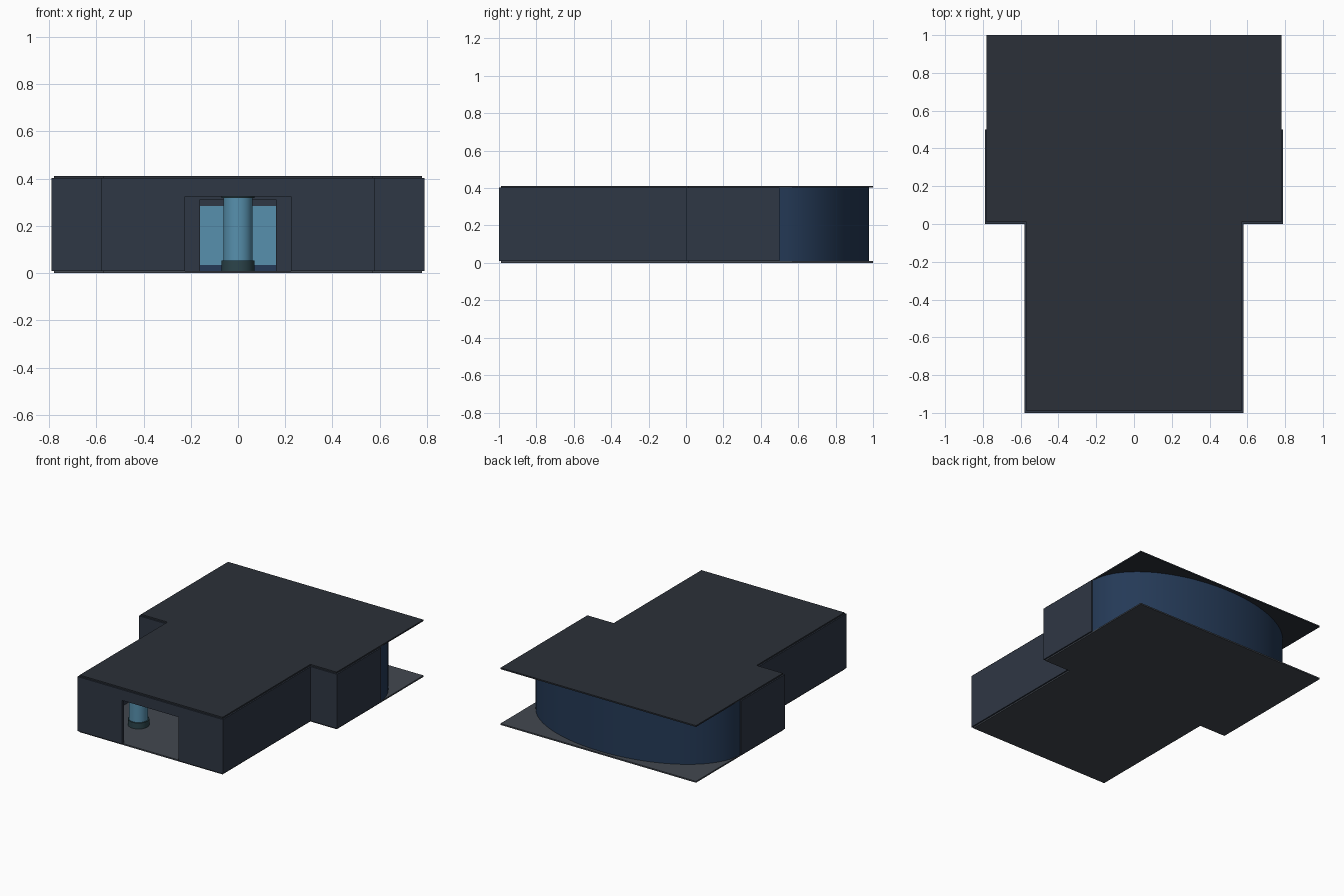
import bpy, bmesh, math

if "Cube" in bpy.data.objects:
    bpy.data.objects.remove(bpy.data.objects["Cube"])

def mat(name, c):
    m = bpy.data.materials.new(name)
    m.diffuse_color = (*c, 1)
    m.use_nodes = True
    m.node_tree.nodes["Principled BSDF"].inputs["Base Color"].default_value = m.diffuse_color
    return m

WALL = mat("slate_wall", (0.028, 0.038, 0.058))
CEIL = mat("ceiling_slate", (0.024, 0.030, 0.040))
FLOOR = mat("floor_grey", (0.055, 0.065, 0.080))
DEEP = mat("deep_blue", (0.018, 0.042, 0.095))
WATER = mat("water", (0.095, 0.28, 0.42))
TRIM = mat("dark_teal", (0.025, 0.058, 0.070))

def finish(name, bm, m):
    bmesh.ops.recalc_face_normals(bm, faces=bm.faces)
    me = bpy.data.meshes.new(name)
    bm.to_mesh(me)
    bm.free()
    me.materials.append(m)
    ob = bpy.data.objects.new(name, me)
    bpy.context.collection.objects.link(ob)
    return ob

def prism(name, pts, z0, z1, m):
    """Extrude a plan outline from z0 to z1."""
    bm = bmesh.new()
    f = bm.faces.new([bm.verts.new((x, y, z0)) for x, y in pts])
    r = bmesh.ops.extrude_face_region(bm, geom=[f])
    for v in r["geom"]:
        if isinstance(v, bmesh.types.BMVert):
            v.co.z = z1
    return finish(name, bm, m)

def box(name, x0, x1, y0, y1, z0, z1, m):
    return prism(name, [(x0, y0), (x1, y0), (x1, y1), (x0, y1)], z0, z1, m)

def smooth(ob):
    bpy.ops.object.select_all(action='DESELECT')
    ob.select_set(True)
    bpy.context.view_layer.objects.active = ob
    bpy.ops.object.shade_smooth_by_angle(angle=math.radians(30))

def cylinder(name, x, y, r, z0, z1, m):
    pts = [(x + r * math.cos(a * math.tau / 32), y + r * math.sin(a * math.tau / 32)) for a in range(32)]
    smooth(prism(name, pts, z0, z1, m))

def portal(name, y0, y1, half, door, top, m):
    """Cross wall with a centred doorway."""
    for s, side in ((-1, "left"), (1, "right")):
        box(f"{name}_{side}", *sorted((s * door, s * half)), y0, y1, Z0, Z1, m)
    box(f"{name}_lintel", -door, door, y0, y1, top, Z1, m)

Z0, Z1, H = 0.01, 0.402, 0.412

# T-shaped floor and ceiling slabs
half_plan = [(0.57, -0.99), (0.57, 0.01), (0.78, 0.01), (0.78, 1.0)]
plan = half_plan + [(-x, y) for x, y in reversed(half_plan)]
prism("floor", plan, 0, Z0, FLOOR)
prism("ceiling", plan, Z1, H, CEIL)

# side walls and shoulder walls, mirrored
for s, side in ((-1, "left"), (1, "right")):
    box(f"hall_wall_{side}", *sorted((s * 0.56, s * 0.58)), -0.98, 0.0, Z0, Z1, WALL)
    box(f"shoulder_wall_{side}", *sorted((s * 0.56, s * 0.77)), 0.0, 0.02, Z0, Z1, WALL)
    box(f"gallery_wall_{side}", *sorted((s * 0.77, s * 0.79)), 0.0, 0.5, Z0, Z1, WALL)

# entrance and inner doorway
portal("front_wall", -1.0, -0.98, 0.58, 0.225, 0.325, WALL)
portal("inner_wall", 0.0, 0.02, 0.56, 0.16, 0.312, WALL)

# curved back wall of the large tank
def arc(rx, ry, n=48):
    return [(rx * math.cos(i * math.pi / n), 0.5 + ry * math.sin(i * math.pi / n)) for i in range(n + 1)]

smooth(prism("tank_back_wall", arc(0.78, 0.478) + arc(0.765, 0.463)[::-1], Z0, Z1, DEEP))

# viewing window with sill and header
box("viewing_window", -0.765, 0.765, 0.49, 0.505, 0.035, 0.285, WATER)
box("window_sill", -0.765, 0.765, 0.485, 0.51, Z0, 0.035, DEEP)
box("window_header", -0.765, 0.765, 0.485, 0.51, 0.285, Z1, WALL)

# column tanks in the hall
for i, (x, y) in enumerate([(0, -0.5)] + [(sx * 0.31, y) for sx in (-1, 1) for y in (-0.69, -0.31)]):
    cylinder(f"column_base_{i}", x, y, 0.07, Z0, 0.053, TRIM)
    cylinder(f"column_tank_{i}", x, y, 0.062, 0.053, 0.318, WATER)
    cylinder(f"column_cap_{i}", x, y, 0.07, 0.318, 0.36, TRIM)
